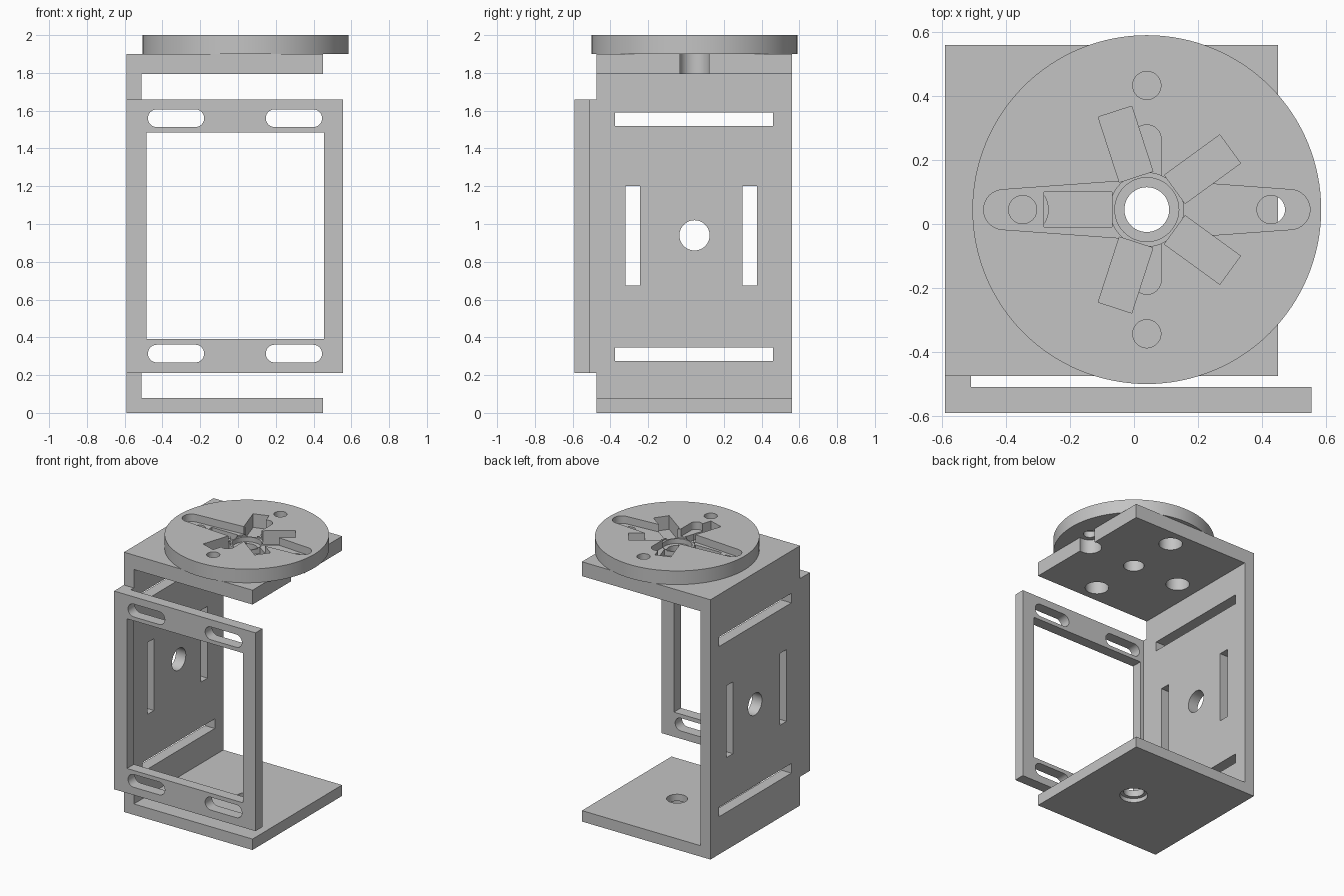
import bpy, bmesh, math
from mathutils import Matrix, Vector

cube = bpy.data.objects.get("Cube")
if cube:
    bpy.data.objects.remove(cube, do_unlink=True)

grey = bpy.data.materials.new("plain_grey")
grey.use_nodes = True
colour = (0.55, 0.55, 0.55, 1)
grey.diffuse_color = colour
grey.node_tree.nodes["Principled BSDF"].inputs["Base Color"].default_value = colour

CX, CY = 0.04, 0.045   # shared axis of disc and round holes


def prism(name, points, axis, low, high):
    """Extrude a 2D outline along an axis."""
    place = {"x": lambda a, b, c: (c, a, b),
             "y": lambda a, b, c: (a, c, b),
             "z": lambda a, b, c: (a, b, c)}[axis]
    bm = bmesh.new()
    face = bm.faces.new([bm.verts.new(place(a, b, low)) for a, b in points])
    top = bmesh.ops.extrude_face_region(bm, geom=[face])["geom"]
    shift = Vector(place(0, 0, high - low))
    bmesh.ops.translate(bm, vec=shift, verts=[v for v in top if isinstance(v, bmesh.types.BMVert)])
    bmesh.ops.recalc_face_normals(bm, faces=bm.faces)
    mesh = bpy.data.meshes.new(name)
    bm.to_mesh(mesh)
    bm.free()
    mesh.materials.append(grey)
    obj = bpy.data.objects.new(name, mesh)
    bpy.context.collection.objects.link(obj)
    return obj


def rect(a0, a1, b0, b1):
    return [(a0, b0), (a1, b0), (a1, b1), (a0, b1)]


def arc(a, b, r, start=0, sweep=360, n=48):
    count = n if sweep == 360 else n + 1
    angles = [math.radians(start + sweep * i / n) for i in range(count)]
    return [(a + r * math.cos(t), b + r * math.sin(t)) for t in angles]


def slot(a0, a1, b0, b1):
    """Horizontal slot with round ends."""
    r, mid = (b1 - b0) / 2, (b0 + b1) / 2
    return arc(a1 - r, mid, r, -90, 180, 16) + arc(a0 + r, mid, r, 90, 180, 16)


def cut(target, points, axis, low, high):
    cutter = prism("cutter", points, axis, low, high)
    cutter.hide_render = True
    mod = target.modifiers.new("cut", "BOOLEAN")
    mod.operation, mod.solver, mod.object = "DIFFERENCE", "EXACT", cutter
    bpy.context.view_layer.objects.active = target
    bpy.ops.object.modifier_apply(modifier=mod.name)
    bpy.data.objects.remove(cutter, do_unlink=True)


def smooth(obj):
    bpy.ops.object.select_all(action="DESELECT")
    obj.select_set(True)
    bpy.context.view_layer.objects.active = obj
    bpy.ops.object.shade_smooth_by_angle(angle=math.radians(30))


# C-shaped bracket: bottom plate, side wall, top plate
profile = [(-0.59, 0), (0.45, 0), (0.45, 0.08), (-0.51, 0.08),
           (-0.51, 1.795), (0.45, 1.795), (0.45, 1.9), (-0.59, 1.9)]
bracket = prism("c_bracket", profile, "y", -0.475, 0.56)

# Side wall slots and hole
for z0 in (0.275, 1.52):
    cut(bracket, rect(-0.375, 0.46, z0, z0 + 0.07), "x", -0.7, -0.4)
for y0 in (-0.32, 0.3):
    cut(bracket, rect(y0, y0 + 0.077, 0.675, 1.2), "x", -0.7, -0.4)
cut(bracket, arc(CY, 0.94, 0.08), "x", -0.7, -0.4)

# Axis holes, with a counterbore under the bottom plate
cut(bracket, arc(CX, CY, 0.07), "z", -0.1, 2.1)
cut(bracket, arc(CX, CY, 0.095), "z", -0.1, 0.03)

# Access holes in the top plate; the one at +x opens the edge
HOLES = [(CX + 0.388 * dx, CY + 0.388 * dy) for dx, dy in ((1, 0), (0, 1), (-1, 0), (0, -1))]
for x, y in HOLES:
    cut(bracket, arc(x, y, 0.08), "z", 1.7, 2.1)
smooth(bracket)

# Front mounting frame with window and round-ended slots
frame = prism("front_frame", rect(-0.59, 0.555, 0.21, 1.66), "y", -0.59, -0.51)
cut(frame, rect(-0.485, 0.455, 0.39, 1.485), "y", -0.7, -0.4)
for x0 in (-0.477, 0.147):
    for z0 in (0.267, 1.513):
        cut(frame, slot(x0, x0 + 0.298, z0, z0 + 0.094), "y", -0.7, -0.4)
smooth(frame)

# Rib joining the frame to the wall
prism("frame_rib", rect(-0.59, -0.51, 0.21, 1.66), "y", -0.51, -0.475)

# Round disc on top
disc = prism("top_disc", arc(CX, CY, 0.545, n=128), "z", 1.9, 2.0)
FLOOR = 1.945

# Tapered long arm pocket, short cross pocket and hub recess
long_arm = (arc(CX + 0.4475, CY, 0.0625, -90, 180, 20) + [(CX, CY + 0.095)]
            + arc(CX - 0.4475, CY, 0.0625, 90, 180, 20) + [(CX, CY - 0.095)])
cut(disc, long_arm, "z", FLOOR, 2.1)
cross_arm = (arc(CX, CY + 0.22, 0.045, 0, 180, 16)
             + arc(CX, CY - 0.22, 0.045, 180, 180, 16))
cut(disc, cross_arm, "z", FLOOR, 2.1)
cut(disc, arc(CX, CY, 0.115), "z", FLOOR - 0.01, 2.1)
cut(disc, arc(CX, CY, 0.1), "z", 1.8, 2.1)

# Five deep radial pockets
for i in range(5):
    turn = Matrix.Rotation(math.radians(36 + 72 * i), 2)
    pocket = [tuple(turn @ Vector(p) + Vector((CX, CY))) for p in rect(0.108, 0.322, -0.055, 0.055)]
    cut(disc, pocket, "z", 1.8, 2.1)

# Screw holes through the disc
for x, y in HOLES:
    cut(disc, arc(x, y, 0.044), "z", 1.8, 2.1)
smooth(disc)
